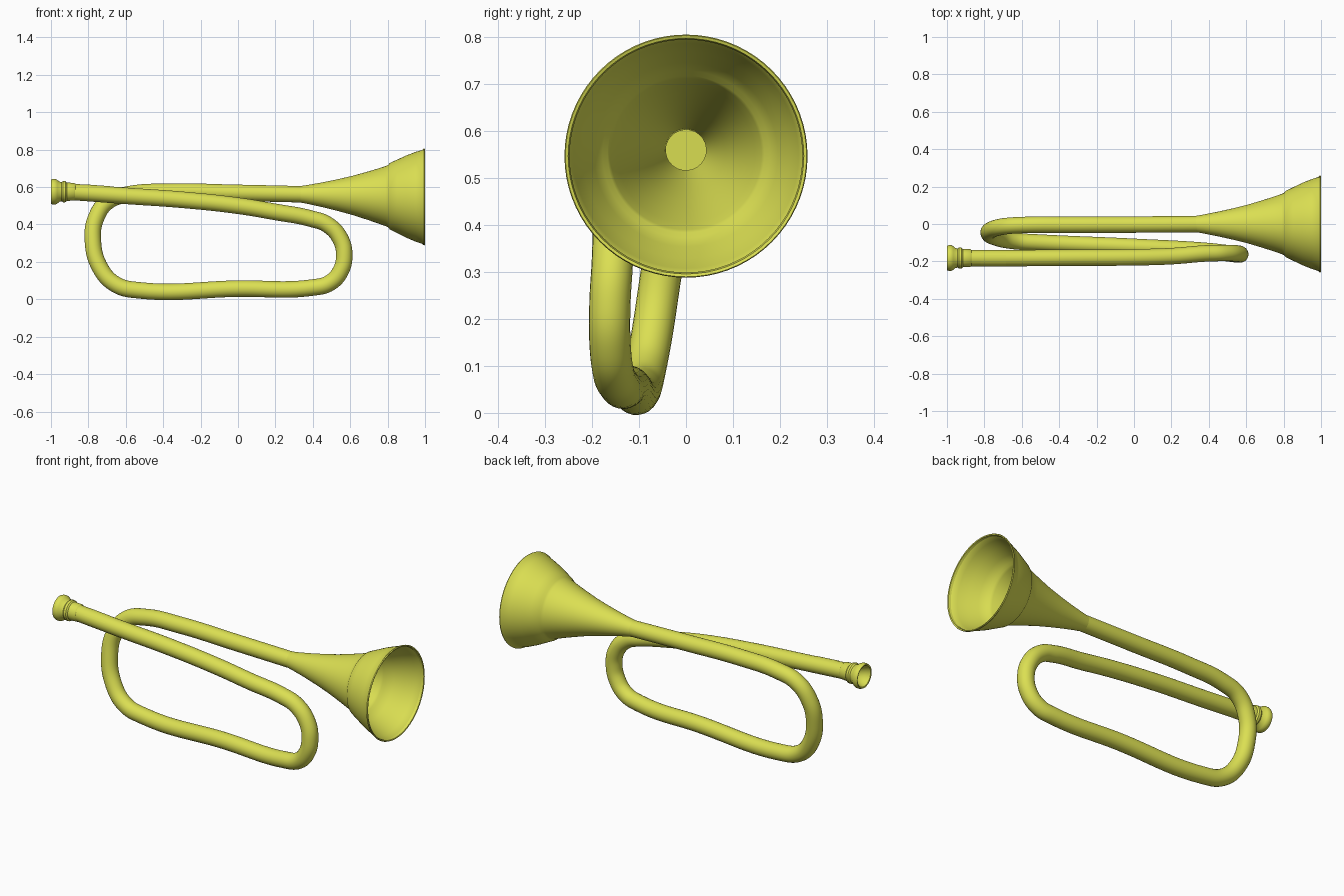
import bpy, bmesh, math

if "Cube" in bpy.data.objects:
    bpy.data.objects.remove(bpy.data.objects["Cube"])

brass = bpy.data.materials.new("yellow_brass")
brass.diffuse_color = (0.71, 0.74, 0.085, 1)
brass.use_nodes = True
brass.node_tree.nodes["Principled BSDF"].inputs["Base Color"].default_value = brass.diffuse_color


def finish(name, bm, angle=40):
    bmesh.ops.recalc_face_normals(bm, faces=bm.faces)
    me = bpy.data.meshes.new(name)
    bm.to_mesh(me)
    bm.free()
    ob = bpy.data.objects.new(name, me)
    bpy.context.collection.objects.link(ob)
    me.materials.append(brass)
    bpy.ops.object.select_all(action='DESELECT')
    bpy.context.view_layer.objects.active = ob
    ob.select_set(True)
    bpy.ops.object.shade_smooth_by_angle(angle=math.radians(angle))
    return ob


def lathe(name, profile, centre, n=72, cap_last=False):
    """Revolve (x, radius) pairs about an x-wise axis; centre(x) gives (y, z)."""
    bm = bmesh.new()
    rings = []
    for x, r in profile:
        cy, cz = centre(x)
        rings.append([bm.verts.new((x, cy + r * math.cos(2 * math.pi * i / n),
                                    cz + r * math.sin(2 * math.pi * i / n))) for i in range(n)])
    for a, b in zip(rings, rings[1:]):
        for i in range(n):
            j = (i + 1) % n
            bm.faces.new((a[i], a[j], b[j], b[i]))
    if cap_last:
        bm.faces.new(rings[-1])
    return finish(name, bm)


# Looped tube: from the mouthpiece, round both bends, into the bell
path = [(-0.90, -0.182, 0.575), (-0.60, -0.182, 0.553), (-0.30, -0.180, 0.532),
        (0.0, -0.178, 0.500), (0.20, -0.172, 0.467), (0.39, -0.157, 0.431),
        (0.48, -0.155, 0.398), (0.548, -0.157, 0.322), (0.568, -0.162, 0.235),
        (0.548, -0.162, 0.150), (0.49, -0.155, 0.087), (0.40, -0.145, 0.063),
        (0.0, -0.122, 0.057), (-0.53, -0.098, 0.048), (-0.65, -0.090, 0.077),
        (-0.735, -0.073, 0.165), (-0.776, -0.050, 0.315), (-0.757, -0.028, 0.440),
        (-0.69, -0.012, 0.527), (-0.58, -0.005, 0.562), (-0.36, -0.004, 0.575),
        (0.0, -0.003, 0.569), (0.40, 0.0, 0.560)]
cu = bpy.data.curves.new("looped_tube", 'CURVE')
cu.dimensions = '3D'
cu.resolution_u = 10
cu.bevel_depth = 0.044
cu.bevel_resolution = 10
cu.use_fill_caps = True
sp = cu.splines.new('BEZIER')
sp.bezier_points.add(len(path) - 1)
for p, co in zip(sp.bezier_points, path):
    p.co = co
    p.handle_left_type = p.handle_right_type = 'AUTO'
cu.materials.append(brass)
tube = bpy.data.objects.new("looped_tube", cu)
bpy.context.collection.objects.link(tube)
bpy.context.view_layer.objects.active = tube
tube.select_set(True)
bpy.ops.object.convert(target='MESH')
bpy.ops.object.shade_smooth_by_angle(angle=math.radians(40))

# Flared bell with a shoulder step and a thin rolled rim
lathe("bell", [(0.33, 0.0435), (0.37, 0.050), (0.45, 0.066), (0.53, 0.084), (0.61, 0.104),
               (0.69, 0.128), (0.75, 0.147), (0.79, 0.161), (0.803, 0.167), (0.812, 0.178),
               (0.85, 0.196), (0.90, 0.220), (0.95, 0.240), (0.985, 0.251), (0.990, 0.257),
               (0.995, 0.259), (1.0, 0.257), (0.998, 0.251), (0.985, 0.248)],
      lambda x: (0.0, 0.561 - 0.014 * (x - 0.35) / 0.65))

# Mouthpiece with collar ring and hollow cup
lathe("mouthpiece", [(-0.87, 0.043), (-0.875, 0.047), (-0.915, 0.049), (-0.922, 0.056),
                     (-0.935, 0.057), (-0.943, 0.051), (-0.955, 0.054), (-0.967, 0.064),
                     (-0.978, 0.069), (-0.990, 0.069), (-1.0, 0.065), (-0.998, 0.058),
                     (-0.975, 0.050), (-0.95, 0.036), (-0.935, 0.015)],
      lambda x: (-0.182, 0.575), n=48, cap_last=True)

# Thin plain plate wrapped over the top of the mouthpipe
bm = bmesh.new()
rows = []
for x in (-0.82, -0.685):
    cz = 0.575 - 0.073 * (x + 0.90)
    rows.append([bm.verts.new((x, -0.182 + 0.0455 * math.sin(math.radians(a)),
                               cz + 0.0455 * math.cos(math.radians(a)))) for a in range(-60, 21, 8)])
for i in range(len(rows[0]) - 1):
    bm.faces.new((rows[0][i], rows[1][i], rows[1][i + 1], rows[0][i + 1]))
finish("mouthpipe_plate", bm)
